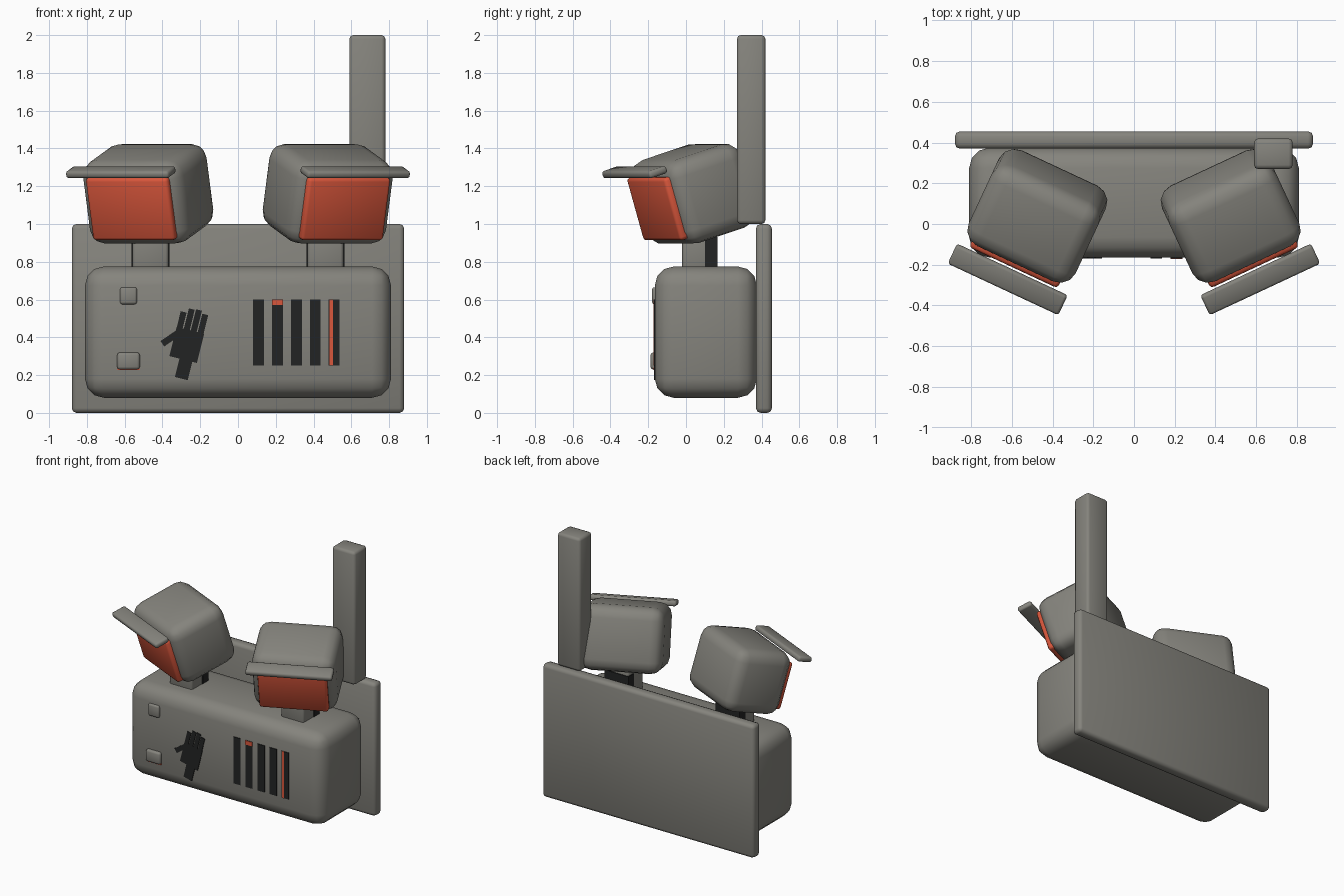
import bpy, bmesh, math
from mathutils import Matrix, Vector

if "Cube" in bpy.data.objects:
    bpy.data.objects.remove(bpy.data.objects["Cube"])


def material(name, rgb):
    m = bpy.data.materials.new(name)
    m.use_nodes = True
    m.diffuse_color = (*rgb, 1)
    bsdf = next(n for n in m.node_tree.nodes if n.type == 'BSDF_PRINCIPLED')
    bsdf.inputs["Base Color"].default_value = (*rgb, 1)
    return m


grey = material("warm_grey", (0.235, 0.23, 0.205))
red = material("lamp_red", (0.70, 0.095, 0.045))
black = material("black", (0.016, 0.017, 0.017))


def box(name, lo, hi, mat, bevel=0, segments=2, frame=None):
    """Box between two corners, optionally rounded and placed in a frame."""
    lo, hi = Vector(lo), Vector(hi)
    size, mid = hi - lo, (lo + hi) / 2
    bm = bmesh.new()
    bmesh.ops.create_cube(bm, size=1)
    bmesh.ops.scale(bm, vec=size, verts=bm.verts)
    if bevel:
        bmesh.ops.bevel(bm, geom=bm.edges[:], offset=bevel, segments=segments,
                        profile=0.5, affect='EDGES', clamp_overlap=True)
    mesh = bpy.data.meshes.new(name)
    bm.to_mesh(mesh)
    bm.free()
    mesh.materials.append(mat)
    ob = bpy.data.objects.new(name, mesh)
    bpy.context.collection.objects.link(ob)
    ob.matrix_world = (frame or Matrix()) @ Matrix.Translation(mid)
    if bevel:
        bpy.ops.object.select_all(action='DESELECT')
        ob.select_set(True)
        bpy.context.view_layer.objects.active = ob
        bpy.ops.object.shade_smooth_by_angle(angle=math.radians(50))
    return ob


# Wall plate, housing and mast
box("back_plate", (-0.88, 0.37, 0), (0.88, 0.455, 1), grey, 0.025)
box("housing", (-0.81, -0.165, 0.08), (0.81, 0.375, 0.775), grey, 0.1, 3)
box("mast", (0.59, 0.27, 1.0), (0.78, 0.42, 2.0), grey, 0.02)

# Two lamp heads, turned outward and tipped down
for side, label in ((-1, "right"), (1, "left")):
    x = side * 0.463
    box(label + "_neck", (x - 0.095, -0.02, 0.74), (x + 0.095, 0.16, 1.0), grey, 0.015)
    box(label + "_neck_bracket", (x - 0.1, 0.1, 0.76), (x + 0.1, 0.166, 0.93), black)
    frame = (Matrix.Translation((side * 0.475, 0.04, 1.16))
             @ Matrix.Rotation(math.radians(25 * side), 4, 'Z')
             @ Matrix.Rotation(math.radians(17), 4, 'X'))
    box(label + "_lamp_head", (-0.29, -0.225, -0.23), (0.29, 0.225, 0.23),
        grey, 0.085, 3, frame)
    box(label + "_lamp_lens", (-0.24, -0.25, -0.185), (0.24, -0.19, 0.16),
        red, 0.018, 2, frame)
    box(label + "_lamp_visor", (-0.3, -0.351, 0.19), (0.3, -0.241, 0.23),
        grey, 0.014, 2, frame)

# Push buttons on the housing front
box("upper_button", (-0.625, -0.18, 0.575), (-0.535, -0.15, 0.665), grey, 0.012)
box("lower_button", (-0.64, -0.188, 0.23), (-0.52, -0.15, 0.32), grey, 0.014)
box("lower_button_base", (-0.638, -0.172, 0.226), (-0.522, -0.164, 0.3), red)

# Vent slots with two red markers
for i in range(5):
    x = 0.08 + i * 0.1
    box(f"vent_slot_{i + 1}", (x, -0.17, 0.25), (x + 0.058, -0.162, 0.6), black)
box("level_marker", (0.18, -0.173, 0.57), (0.238, -0.165, 0.6), red)
box("side_marker", (0.485, -0.173, 0.25), (0.503, -0.165, 0.6), red)

# Hand symbol: palm, wrist, fingers and thumb as thin plates
hand = (Matrix.Translation((-0.27, -0.166, 0.365))
        @ Matrix.Rotation(math.radians(14), 4, 'Y'))


def hand_plate(name, x, z, w, h, frame=hand):
    box(name, (x - w / 2, -0.004, z), (x + w / 2, 0.004, z + h), black, frame=frame)


hand_plate("hand_palm", 0, -0.085, 0.15, 0.16)
hand_plate("hand_wrist", 0.015, -0.185, 0.07, 0.11)
for i, length in enumerate((0.09, 0.115, 0.12, 0.105)):
    hand_plate(f"hand_finger_{i + 1}", -0.058 + i * 0.038, 0.07, 0.032, length)
thumb = hand @ Matrix.Translation((-0.05, 0, 0.055)) @ Matrix.Rotation(math.radians(-138), 4, 'Y')
hand_plate("hand_thumb", 0, 0, 0.035, 0.115, thumb)
